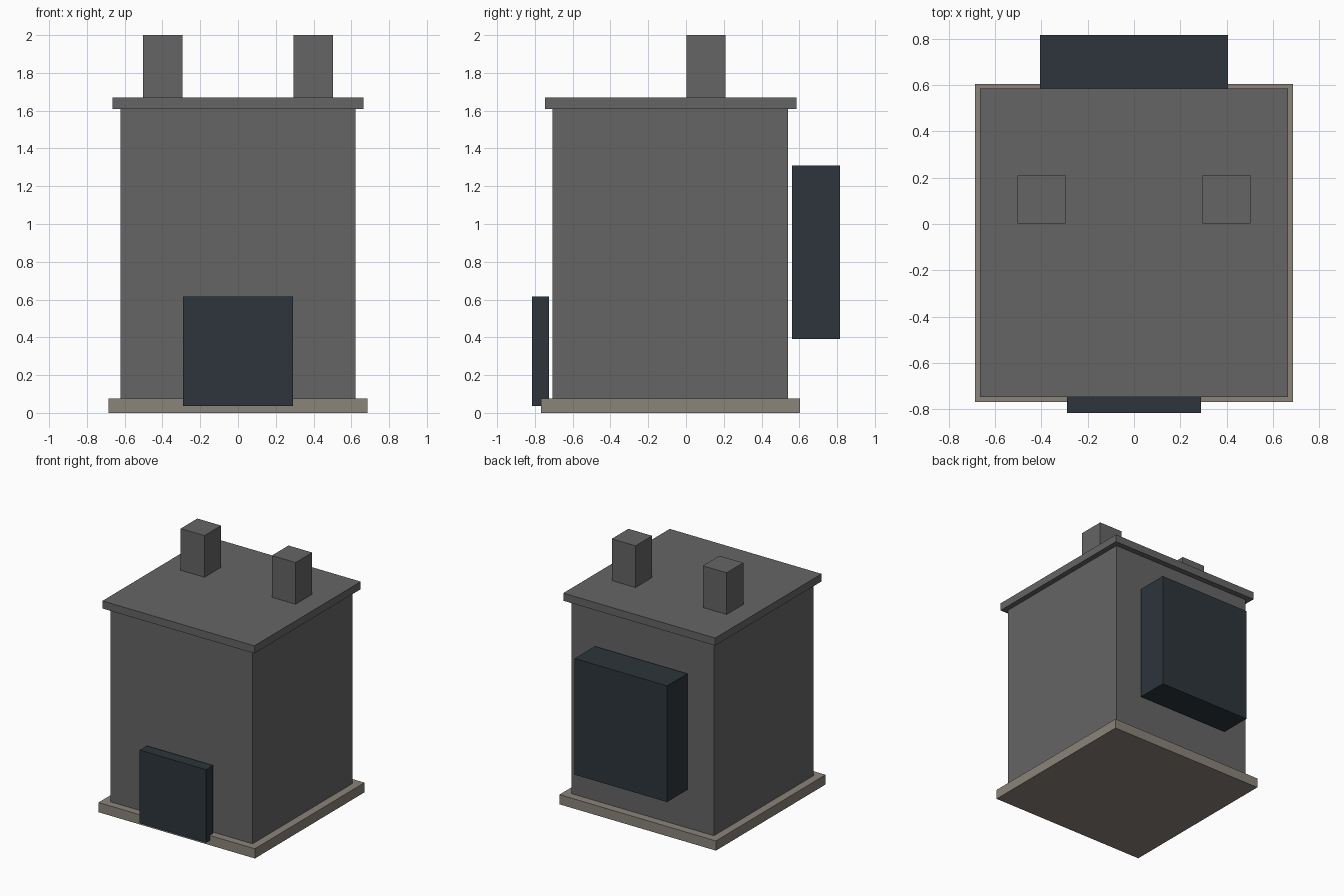
import bpy
import bmesh
from mathutils import Matrix, Vector

cube = bpy.data.objects.get("Cube")
if cube:
    bpy.data.objects.remove(cube, do_unlink=True)


def make_material(name, rgb):
    mat = bpy.data.materials.new(name)
    mat.use_nodes = True
    color = (*rgb, 1.0)
    mat.diffuse_color = color
    mat.node_tree.nodes["Principled BSDF"].inputs["Base Color"].default_value = color
    return mat


def box(name, x, y, z, mat):
    """Flat-sided block spanning the given (min, max) ranges."""
    low, high = (Vector(corner) for corner in zip(x, y, z))
    placement = Matrix.Translation((low + high) / 2) @ Matrix.Diagonal((*(high - low), 1))
    bm = bmesh.new()
    bmesh.ops.create_cube(bm, size=1, matrix=placement)
    mesh = bpy.data.meshes.new(name)
    bm.to_mesh(mesh)
    bm.free()
    mesh.materials.append(mat)
    obj = bpy.data.objects.new(name, mesh)
    bpy.context.collection.objects.link(obj)
    return obj


grey = make_material("wall grey", (0.13, 0.13, 0.13))
stone = make_material("warm stone", (0.255, 0.23, 0.195))
slate = make_material("dark slate", (0.026, 0.036, 0.044))

# Plinth, main body and overhanging roof slab
box("base", (-0.685, 0.685), (-0.767, 0.604), (0, 0.077), stone)
box("body", (-0.623, 0.623), (-0.708, 0.541), (0.077, 1.61), grey)
box("roof", (-0.665, 0.665), (-0.746, 0.585), (1.61, 1.67), grey)

# Front door panel and rear housing, both standing just off the walls
box("front_door", (-0.29, 0.29), (-0.815, -0.726), (0.037, 0.616), slate)
box("rear_housing", (-0.405, 0.405), (0.562, 0.815), (0.39, 1.31), slate)

# Pair of chimneys
for side, sign in (("left", 1), ("right", -1)):
    span = sorted((sign * 0.295, sign * 0.503))
    box(side + "_chimney", span, (0.002, 0.21), (1.67, 2.0), grey)
